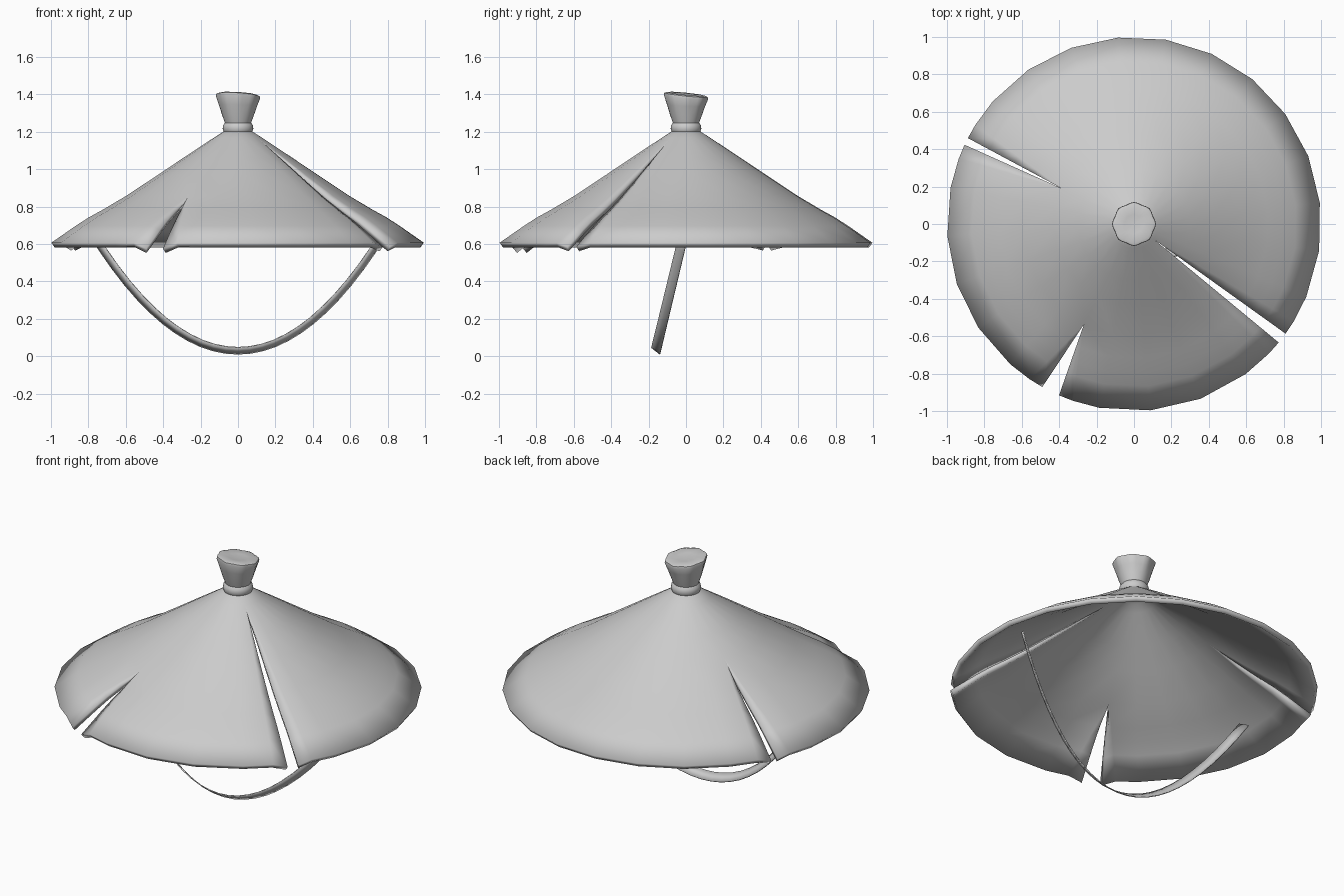
import bpy, bmesh, math

if "Cube" in bpy.data.objects:
    bpy.data.objects.remove(bpy.data.objects["Cube"])

def make_object(name, bm, thickness=0.0, angle=None):
    bmesh.ops.remove_doubles(bm, verts=bm.verts[:], dist=0.0005)
    me = bpy.data.meshes.new(name)
    bm.to_mesh(me)
    bm.free()
    ob = bpy.data.objects.new(name, me)
    bpy.context.collection.objects.link(ob)
    for p in me.polygons:
        p.use_smooth = True
    if thickness:
        mod = ob.modifiers.new("thickness", 'SOLIDIFY')
        mod.thickness = thickness
        mod.offset = -1
    if angle:
        bpy.ops.object.select_all(action='DESELECT')
        ob.select_set(True)
        bpy.context.view_layer.objects.active = ob
        bpy.ops.object.shade_smooth_by_angle(angle=math.radians(angle))
    return ob

# Conical hat shell: (radius, height) profile
profile = [(0, 1.225), (0.08, 1.2), (0.13, 1.168), (0.3, 1.056), (0.43, 0.969),
           (0.6, 0.857), (0.72, 0.786), (0.8, 0.742), (0.87, 0.697), (1.0, 0.607)]
# Slits: angle, tip radius, half gap at rim, edge dip, panel columns after it
slits = [(-37.6, 0.13, 0.03, 0.022, 13),
         (153.8, 0.43, 0.02, 0.018, 6),
         (243.5, 0.6, 0.05, 0.032, 5)]

def opening(slit, r):
    return max(0.0, (r - slit[1]) / (1 - slit[1]))

bm = bmesh.new()
for i, a in enumerate(slits):
    b = slits[(i + 1) % 3]
    end = b[0] if b[0] > a[0] else b[0] + 360
    rows = []
    for r, z in profile:
        ta, tb = opening(a, r), opening(b, r)
        rr = max(r, 0.05)
        def arc(d):
            return math.degrees(d / rr)
        n = a[4]
        # curled edge, near-edge column, even columns, near-edge column, curled edge
        cols = [(a[0] + arc(a[2] * ta), a[3] * ta),
                (a[0] + arc((a[2] + 0.08) * ta), 0)]
        cols += [(a[0] + (end - a[0]) * k / n, 0) for k in range(1, n)]
        cols += [(end - arc((b[2] + 0.08) * tb), 0),
                 (end - arc(b[2] * tb), b[3] * tb)]
        rows.append([bm.verts.new((r * math.cos(math.radians(t)),
                                   r * math.sin(math.radians(t)), z - d))
                     for t, d in cols])
    for p, q in zip(rows, rows[1:]):
        for k in range(len(p) - 1):
            bm.faces.new((p[k], q[k], q[k + 1], p[k + 1]))
make_object("hat_shell", bm, 0.03)

# Tied straw knob: radius, height, amount of tilt and scalloping
knob = [(0.055, 1.18, 0), (0.075, 1.195, 0), (0.082, 1.215, 0), (0.08, 1.235, 0),
        (0.07, 1.248, 0), (0.085, 1.29, 0.1), (0.1, 1.34, 0.5),
        (0.114, 1.385, 1), (0.112, 1.397, 1), (0.097, 1.403, 1), (0.05, 1.398, 1), (0, 1.395, 1)]
bm = bmesh.new()
N = 32
rows = []
for r, z, f in knob:
    row = []
    for k in range(N):
        t = 2 * math.pi * k / N
        s = r * (1 + 0.035 * f * math.cos(8 * t))
        x, y = s * math.cos(t), s * math.sin(t)
        row.append(bm.verts.new((x, y, z - f * (0.06 * x + 0.1 * y))))
    rows.append(row)
for p, q in zip(rows, rows[1:]):
    for k in range(N):
        j = (k + 1) % N
        bm.faces.new((p[k], p[j], q[j], q[k]))
make_object("top_knob", bm, 0, 50)

# Chin strap: flat ribbon along a hanging parabola, leaning forward
bm = bmesh.new()
prev = None
for k in range(25):
    x = 0.79 * (k - 12) / 12
    z = 0.027 + 1.03 * x * x
    y = -0.17 + 0.24 * z
    slope = 2.06 * x
    l = math.hypot(1, slope)
    nx, nz = -slope / l * 0.018, 1 / l * 0.018
    pair = (bm.verts.new((x + nx, y - 0.023, z + nz)),
            bm.verts.new((x - nx, y + 0.023, z - nz)))
    if prev:
        bm.faces.new((prev[0], prev[1], pair[1], pair[0]))
    prev = pair
make_object("chin_strap", bm, 0.006, 40)
